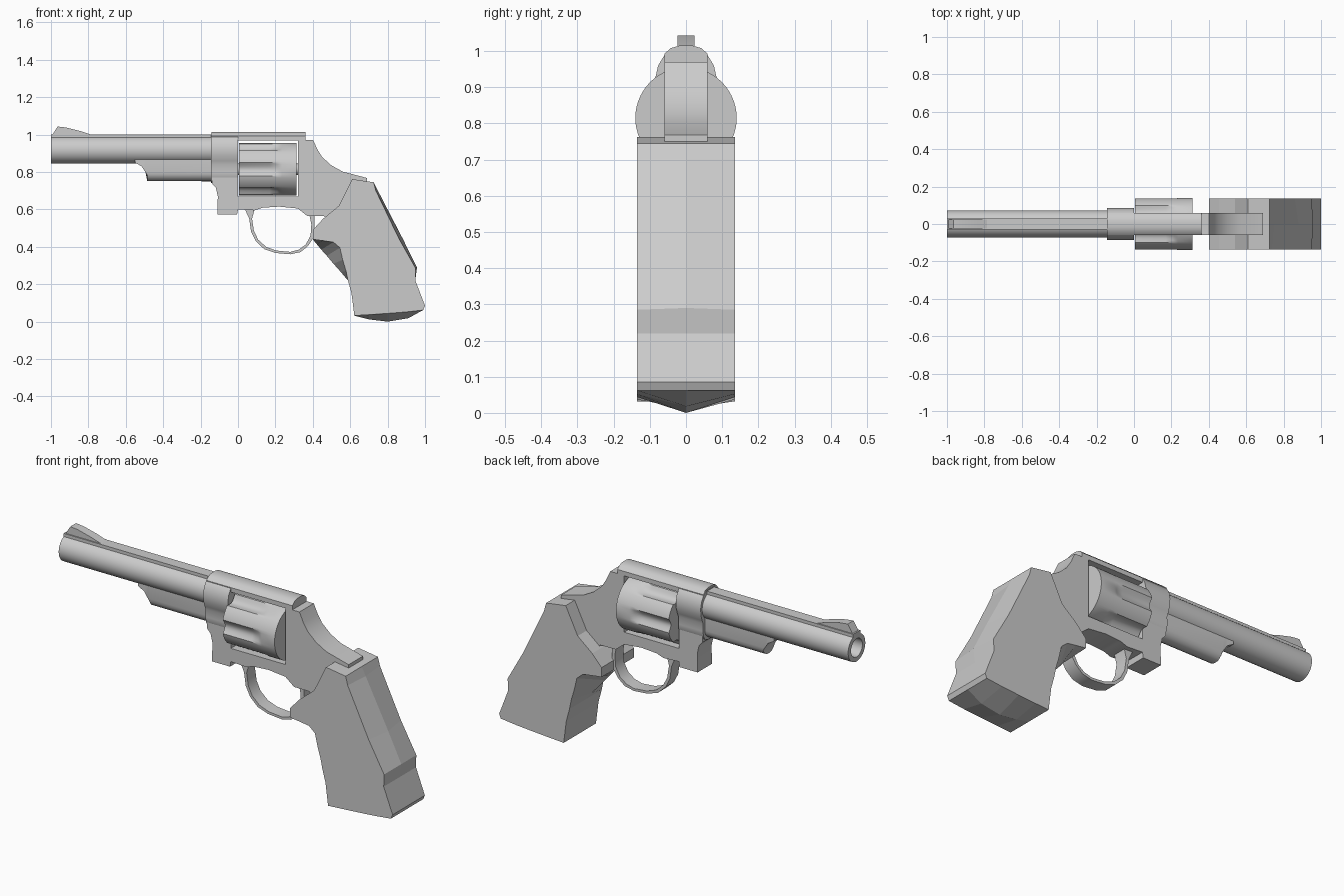
import bpy, bmesh, math
from math import sin, cos, pi, radians

if "Cube" in bpy.data.objects:
    bpy.data.objects.remove(bpy.data.objects["Cube"])


def smooth(ob):
    bpy.ops.object.select_all(action='DESELECT')
    ob.select_set(True)
    bpy.context.view_layer.objects.active = ob
    bpy.ops.object.shade_smooth_by_angle(angle=radians(28))


def loft(name, rings):
    """Skin equal-length rings of points and cap both ends."""
    bm = bmesh.new()
    vs = [[bm.verts.new(p) for p in r] for r in rings]
    n = len(rings[0])
    for a, b in zip(vs, vs[1:]):
        for i in range(n):
            j = (i + 1) % n
            bm.faces.new((a[i], a[j], b[j], b[i]))
    bm.faces.new(vs[0])
    bm.faces.new(vs[-1])
    bmesh.ops.recalc_face_normals(bm, faces=bm.faces)
    me = bpy.data.meshes.new(name)
    bm.to_mesh(me)
    bm.free()
    ob = bpy.data.objects.new(name, me)
    bpy.context.collection.objects.link(ob)
    smooth(ob)
    return ob


def plate(name, outlines, half):
    """Extrude (x, z) outlines symmetrically in y; later outlines are holes."""
    cu = bpy.data.curves.new(name, 'CURVE')
    cu.dimensions = '2D'
    cu.fill_mode = 'BOTH'
    cu.extrude = half
    for pts in outlines:
        sp = cu.splines.new('POLY')
        sp.points.add(len(pts) - 1)
        for p, (x, z) in zip(sp.points, pts):
            p.co = (x, z, 0, 1)
        sp.use_cyclic_u = True
    ob = bpy.data.objects.new(name, cu)
    bpy.context.collection.objects.link(ob)
    ob.rotation_euler.x = pi / 2
    bpy.ops.object.select_all(action='DESELECT')
    ob.select_set(True)
    bpy.context.view_layer.objects.active = ob
    bpy.ops.object.convert(target='MESH')
    ob = bpy.context.view_layer.objects.active
    bm = bmesh.new()
    bm.from_mesh(ob.data)
    bmesh.ops.remove_doubles(bm, verts=bm.verts, dist=1e-5)
    bmesh.ops.recalc_face_normals(bm, faces=bm.faces)
    bm.to_mesh(ob.data)
    bm.free()
    smooth(ob)
    return ob


def circle(x, r, zc, n=32):
    return [(x, r * cos(2 * pi * i / n), zc + r * sin(2 * pi * i / n)) for i in range(n)]


def bar(name, x0, x1, half):
    """Run a mirrored (y, z) half section, listed top to bottom, along x."""
    sec = half + [(-y, z) for y, z in reversed(half) if y > 0]
    return loft(name, [[(x, y, z) for y, z in sec] for x in (x0, x1)])


# Barrel with open bore, top rib and front sight
BZ = 0.918
loft("barrel", [circle(x, r, BZ) for x, r in
                [(-0.1, 0.072), (-1, 0.072), (-1, 0.048), (-0.6, 0.048)]])
bar("barrel_rib", -1, -0.1, [(0.03, 1.0), (0.03, 0.97)])
plate("front_sight", [[(-0.995, 0.995), (-0.965, 1.043), (-0.92, 1.038),
                       (-0.84, 1.018), (-0.77, 0.995)]], 0.024)

# Rod housing below the barrel, with a scooped front end
rings = []
for x, low in [(-0.55, 0.85), (-0.515, 0.83), (-0.495, 0.80), (-0.485, 0.752), (-0.08, 0.75)]:
    arc = [(0.05 * cos(a * pi / 10), 0.80 - 0.05 * sin(a * pi / 10)) for a in range(11)]
    sec = [(0.05, 0.88)] + arc + [(-0.05, 0.88)]
    rings.append([(x, y, max(z, low)) for y, z in sec])
loft("rod_housing", rings)

# Frame plate with cylinder window
frame = [(-0.14, 0.99), (-0.14, 0.74), (-0.118, 0.715), (-0.108, 0.67), (-0.11, 0.572),
         (-0.005, 0.572), (0.0, 0.60), (0.09, 0.595), (0.13, 0.609), (0.22, 0.615),
         (0.32, 0.605), (0.37, 0.565), (0.46, 0.565), (0.50, 0.50), (0.69, 0.60),
         (0.69, 0.768), (0.56, 0.802), (0.50, 0.835), (0.45, 0.88), (0.425, 0.92),
         (0.402, 0.97), (0.36, 0.97), (0.36, 0.99)]
window = [(0, 0.67), (0.32, 0.67), (0.32, 0.968), (0, 0.968)]
plate("frame", [frame, window], 0.06)

# Rounded top strap and the collar around the barrel root
bar("top_strap", -0.143, 0.36, [(0.018, 1.015), (0.042, 1.008), (0.06, 0.992), (0.06, 0.969)])
bar("barrel_collar", -0.145, 0.0,
    [(0.04, 1.005), (0.06, 0.988), (0.077, 0.96), (0.085, 0.925), (0.082, 0.89), (0.072, 0.86),
     (0.063, 0.84), (0.064, 0.80), (0.062, 0.775), (0.05, 0.752), (0.025, 0.742)])

# Fluted cylinder: six scoops open to the front and fading out at the rear
N, R = 96, 0.14


def fluted(x, depth):
    ring = []
    for i in range(N):
        a = 2 * pi * i / N
        r = R - depth * max(0.0, (cos(6 * a) - 0.1) / 0.9) ** 0.7
        ring.append((x, r * cos(a), 0.815 + r * sin(a)))
    return ring


loft("cylinder", [fluted(x, d) for x, d in
                  [(0.006, 0.022), (0.17, 0.022), (0.21, 0.013), (0.235, 0.0), (0.312, 0.0)]])
loft("cylinder_axle", [circle(x, 0.03, 0.815, 16) for x in (-0.02, 0.34)])

# Trigger guard loop
outer = [(0.035, 0.605), (0.06, 0.55), (0.07, 0.48), (0.095, 0.43), (0.14, 0.388), (0.20, 0.367),
         (0.28, 0.36), (0.335, 0.372), (0.375, 0.405), (0.405, 0.45), (0.41, 0.50), (0.41, 0.58)]
inner = [(0.38, 0.58), (0.392, 0.52), (0.388, 0.46), (0.362, 0.412), (0.325, 0.385), (0.28, 0.373),
         (0.205, 0.38), (0.15, 0.40), (0.108, 0.438), (0.085, 0.485), (0.075, 0.55), (0.09, 0.605)]
plate("trigger_guard", [outer + inner], 0.035)

# Grip: flat sides skinned over a bulging centre profile
side = [(0.61, 0.762), (0.725, 0.745), (0.737, 0.70), (0.86, 0.445), (0.95, 0.285), (0.948, 0.22),
        (1.0, 0.085), (0.99, 0.062), (0.90, 0.052), (0.80, 0.044), (0.70, 0.037), (0.622, 0.032),
        (0.607, 0.15), (0.588, 0.22), (0.578, 0.27), (0.56, 0.33), (0.545, 0.395), (0.51, 0.425),
        (0.46, 0.432), (0.40, 0.44), (0.40, 0.49), (0.455, 0.55), (0.54, 0.62)]
centre = list(side)
for i, p in {2: (0.748, 0.70), 3: (0.88, 0.445), 4: (0.957, 0.29), 8: (0.91, 0.018),
             9: (0.80, 0.0), 10: (0.70, 0.012), 14: (0.55, 0.265), 15: (0.51, 0.31),
             16: (0.475, 0.352), 17: (0.445, 0.385), 18: (0.42, 0.415)}.items():
    centre[i] = p
grip = loft("grip", [[(x, y, z) for x, z in prof] for y, prof in
                     [(-0.135, side), (0, centre), (0.135, side)]])
grip.data.shade_flat()
